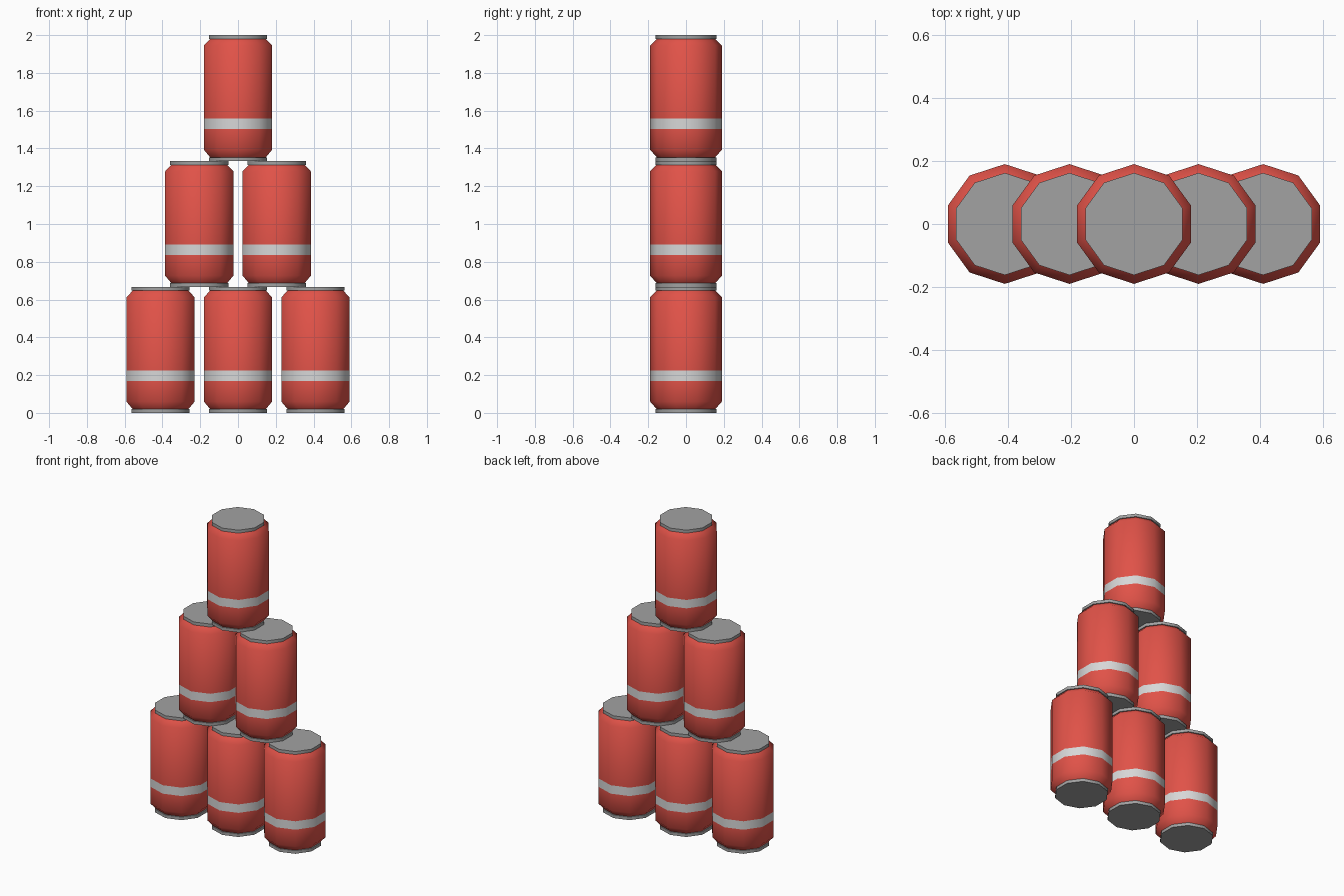
import bpy
import bmesh
from math import sin, cos, pi, radians

cube = bpy.data.objects.get("Cube")
if cube:
    bpy.data.objects.remove(cube)

SIDES = 10
HEIGHT = 2 / 3
SPACING = 0.41


def make_material(name, rgb):
    mat = bpy.data.materials.new(name)
    mat.use_nodes = True
    colour = (*rgb, 1)
    mat.diffuse_color = colour
    mat.node_tree.nodes["Principled BSDF"].inputs["Base Color"].default_value = colour
    return mat


RED, WHITE, METAL = 0, 1, 2
materials = [
    make_material("can red", (0.75, 0.085, 0.065)),
    make_material("stripe white", (0.68, 0.68, 0.68)),
    make_material("metal grey", (0.36, 0.36, 0.36)),
]

# Can profile: radius, height, colour of the band above
profile = [
    (0.162, 0, METAL),
    (0.162, 0.02, METAL),
    (0.155, 0.02, RED),
    (0.19, 0.06, RED),
    (0.19, 0.17, WHITE),
    (0.19, 0.225, RED),
    (0.19, 0.612, RED),
    (0.155, 0.647, METAL),
    (0.162, 0.647, METAL),
    (0.162, HEIGHT, METAL),
]


def build_can_mesh():
    bm = bmesh.new()
    rings = []
    for radius, z, _ in profile:
        angles = [pi / 2 + 2 * pi * i / SIDES for i in range(SIDES)]
        rings.append([bm.verts.new((radius * cos(a), radius * sin(a), z)) for a in angles])
    # Side bands
    for low, high, (_, _, colour) in zip(rings, rings[1:], profile):
        for i in range(SIDES):
            j = (i + 1) % SIDES
            bm.faces.new((low[i], low[j], high[j], high[i])).material_index = colour
    # Flat base and lid
    bm.faces.new(rings[0][::-1]).material_index = METAL
    bm.faces.new(rings[-1]).material_index = METAL
    mesh = bpy.data.meshes.new("can")
    bm.to_mesh(mesh)
    bm.free()
    for mat in materials:
        mesh.materials.append(mat)
    return mesh


can_mesh = build_can_mesh()

# Pyramid stack: three, two, one
bpy.ops.object.select_all(action="DESELECT")
for row, (label, count) in enumerate([("bottom", 3), ("middle", 2), ("top", 1)]):
    for i in range(count):
        can = bpy.data.objects.new(f"{label}_can_{i + 1}", can_mesh)
        can.location = ((i - (count - 1) / 2) * SPACING, 0, row * HEIGHT)
        bpy.context.collection.objects.link(can)

# Smooth sides, sharp rims (the mesh is shared by all cans)
can.select_set(True)
bpy.context.view_layer.objects.active = can
bpy.ops.object.shade_smooth_by_angle(angle=radians(50))
